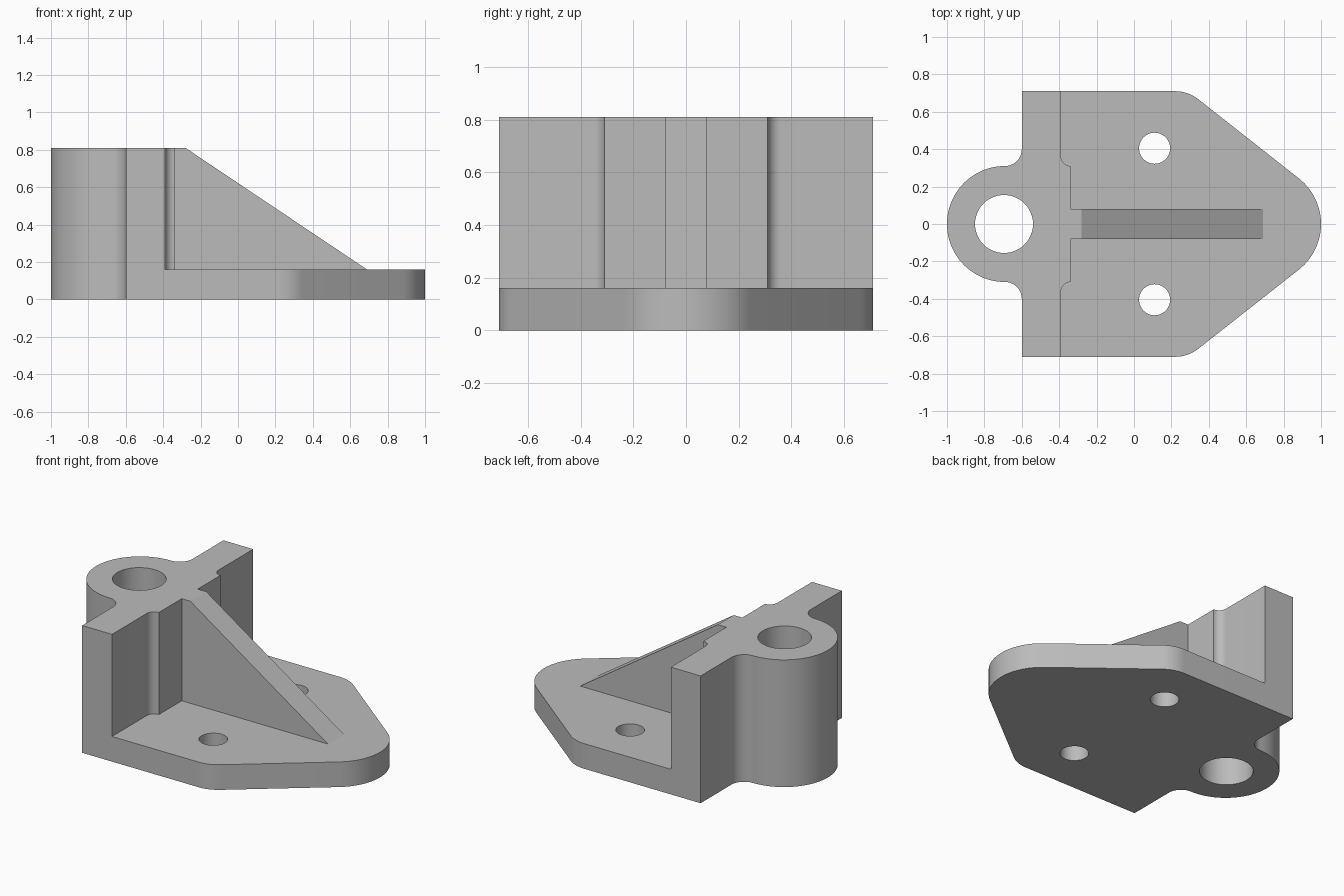
import bpy, bmesh
from math import radians, sin, cos

if "Cube" in bpy.data.objects:
    bpy.data.objects.remove(bpy.data.objects["Cube"], do_unlink=True)

BASE_Z, TOP_Z = 0.16, 0.81
HALF_Y, BOSS_X, BOSS_R = 0.71, -0.69, 0.31

grey = bpy.data.materials.new("machined grey")
grey.use_nodes = True
colour = (0.5, 0.5, 0.5, 1)
grey.diffuse_color = colour
grey.node_tree.nodes["Principled BSDF"].inputs["Base Color"].default_value = colour


def arc(cx, cy, r, start, end, steps):
    angles = [radians(start + (end - start) * i / steps) for i in range(steps + 1)]
    return [(cx + r * cos(a), cy + r * sin(a)) for a in angles]


def mirrored(half):
    """Close a half outline by reflecting it over the x axis."""
    return half + [(x, -y) for x, y in reversed(half) if abs(y) > 1e-5]


def extrude(name, points, direction):
    """Make a solid by sweeping a flat outline along a vector."""
    bm = bmesh.new()
    face = bm.faces.new([bm.verts.new(p) for p in points])
    swept = bmesh.ops.extrude_face_region(bm, geom=[face])["geom"]
    verts = [v for v in swept if isinstance(v, bmesh.types.BMVert)]
    bmesh.ops.translate(bm, verts=verts, vec=direction)
    bmesh.ops.recalc_face_normals(bm, faces=bm.faces)
    mesh = bpy.data.meshes.new(name)
    bm.to_mesh(mesh)
    bm.free()
    mesh.materials.append(grey)
    obj = bpy.data.objects.new(name, mesh)
    bpy.context.collection.objects.link(obj)
    return obj


def prism(name, outline, z0, z1):
    return extrude(name, [(x, y, z0) for x, y in outline], (0, 0, z1 - z0))


def combine(target, tool, operation):
    """Apply a boolean and discard the tool."""
    tool.hide_render = True
    mod = target.modifiers.new(operation.lower(), "BOOLEAN")
    mod.operation, mod.object, mod.solver = operation, tool, "EXACT"
    bpy.context.view_layer.objects.active = target
    bpy.ops.object.modifier_apply(modifier=mod.name)
    bpy.data.objects.remove(tool, do_unlink=True)


# Shared rear outline: round boss blending into the flat wall
rear = (arc(BOSS_X, 0, BOSS_R, 180, 90, 24)
        + arc(BOSS_X, BOSS_R + 0.09, 0.09, -90, 0, 10)[1:]
        + [(-0.6, HALF_Y)])

# Base plate with a tapered, rounded nose
nose = arc(0.22, HALF_Y - 0.2, 0.2, 90, 52, 8) + arc(0.69, 0, 0.31, 52, 0, 14)
bracket = prism("bracket", mirrored(rear + nose), 0, BASE_Z)

# Upright wall and boss with filleted inner shoulder
shoulder = ([(-0.39, HALF_Y)] + arc(-0.34, BOSS_R + 0.05, 0.05, 180, 270, 8)
            + [(-0.34, 0)])
combine(bracket, prism("upright", mirrored(rear + shoulder), 0, TOP_Z), "UNION")

# Sloping stiffening rib
rib_side = [(-0.4, 0.08), (-0.4, TOP_Z), (-0.28, TOP_Z), (0.69, BASE_Z), (0.69, 0.08)]
rib = extrude("rib", [(x, -0.08, z) for x, z in rib_side], (0, 0.16, 0))
combine(bracket, rib, "UNION")

# Boss bore and two mounting holes
for x, y, r in [(BOSS_X - 0.005, 0, 0.155), (0.11, 0.405, 0.083), (0.11, -0.405, 0.083)]:
    hole = prism("hole_cutter", arc(x, y, r, 0, 360, 48)[:-1], -0.1, TOP_Z + 0.1)
    combine(bracket, hole, "DIFFERENCE")

# Smooth the curved walls, keep edges crisp
bpy.ops.object.select_all(action="DESELECT")
bracket.select_set(True)
bpy.context.view_layer.objects.active = bracket
bpy.ops.object.shade_smooth_by_angle(angle=radians(30))
